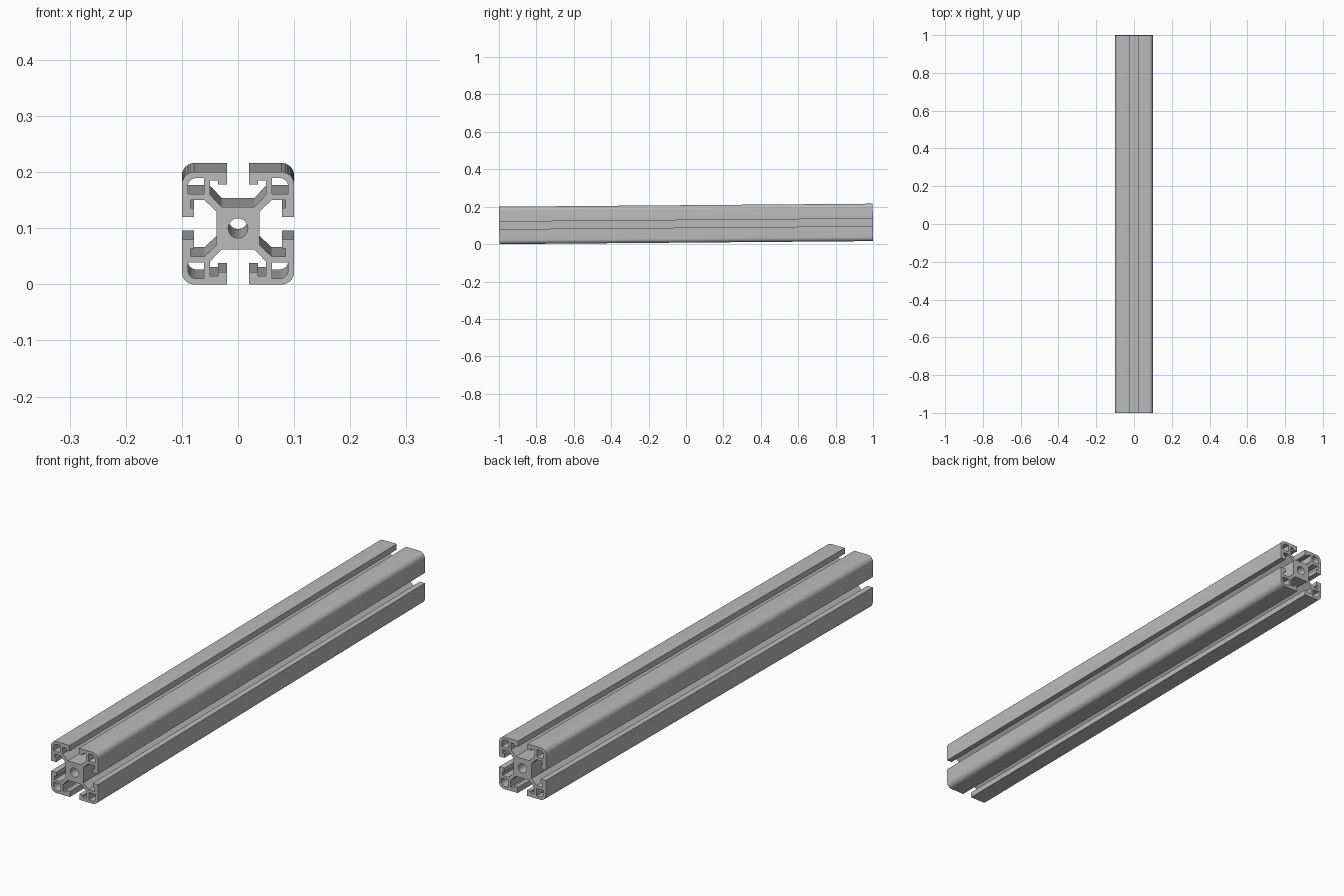
import bpy, bmesh, math
from mathutils import Matrix

cube = bpy.data.objects.get("Cube")
if cube:
    bpy.data.objects.remove(cube, do_unlink=True)

LENGTH = 1.998
TILT = 0.0081          # the bar rises slightly towards the back
CENTRE_Z = 0.108

aluminium = bpy.data.materials.new("aluminium_grey")
aluminium.use_nodes = True
grey = (0.5, 0.5, 0.5, 1)
aluminium.diffuse_color = grey
aluminium.node_tree.nodes["Principled BSDF"].inputs["Base Color"].default_value = grey


def arc(cx, cy, r, start, end, steps):
    return [(cx + r * math.cos(start + (end - start) * i / steps),
             cy + r * math.sin(start + (end - start) * i / steps))
            for i in range(steps + 1)]


def quarter_turn(points, k):
    for _ in range(k):
        points = [(-y, x) for x, y in points]
    return points


def add_loop(curve, points):
    spline = curve.splines.new('POLY')
    spline.points.add(len(points) - 1)
    for p, (x, y) in zip(spline.points, points):
        p.co = (x, y, 0, 1)
    spline.use_cyclic_u = True


curve = bpy.data.curves.new("profile", 'CURVE')
curve.dimensions = '2D'
curve.fill_mode = 'BOTH'
curve.extrude = LENGTH / 2

# Outline: web, slot wall and hooked lip, mirrored across the corner diagonal
half = [(0.038, 0.029), (0.0595, 0.05), (0.085, 0.05), (0.085, 0.036),
        (0.078, 0.036), (0.078, 0.02), (0.1, 0.02)]
corner = arc(0.078, 0.078, 0.022, 0, math.pi / 2, 10)
quadrant = half + corner + [(y, x) for x, y in reversed(half)]
add_loop(curve, [p for k in range(4) for p in quarter_turn(quadrant, k)])

# Corner chambers with a rounded outer corner
chamber = [(0.061, 0.061), (0.0895, 0.061)]
chamber += arc(0.0745, 0.0745, 0.015, 0, math.pi / 2, 6) + [(0.061, 0.0895)]
for k in range(4):
    add_loop(curve, quarter_turn(chamber, k))

# Central bore
add_loop(curve, arc(0, 0, 0.0175, 0, math.tau, 32)[:-1])

# Turn the extruded profile into a mesh
source = bpy.data.objects.new("profile_source", curve)
bpy.context.collection.objects.link(source)
bpy.context.view_layer.update()
evaluated = source.evaluated_get(bpy.context.evaluated_depsgraph_get())
mesh = bpy.data.meshes.new_from_object(evaluated)
bpy.data.objects.remove(source, do_unlink=True)
mesh.name = "slotted_bar"

bm = bmesh.new()
bm.from_mesh(mesh)
bmesh.ops.remove_doubles(bm, verts=bm.verts, dist=0.00005)
bmesh.ops.transform(bm, verts=bm.verts, matrix=Matrix.Translation((0, 0, CENTRE_Z))
                    @ Matrix.Rotation(math.pi / 2 + TILT, 4, 'X'))
bmesh.ops.recalc_face_normals(bm, faces=bm.faces)
bm.to_mesh(mesh)
bm.free()

mesh.materials.clear()
mesh.materials.append(aluminium)
bar = bpy.data.objects.new("slotted_bar", mesh)
bpy.context.collection.objects.link(bar)
bpy.ops.object.select_all(action='DESELECT')
bar.select_set(True)
bpy.context.view_layer.objects.active = bar
bpy.ops.object.shade_smooth_by_angle(angle=math.radians(30))
